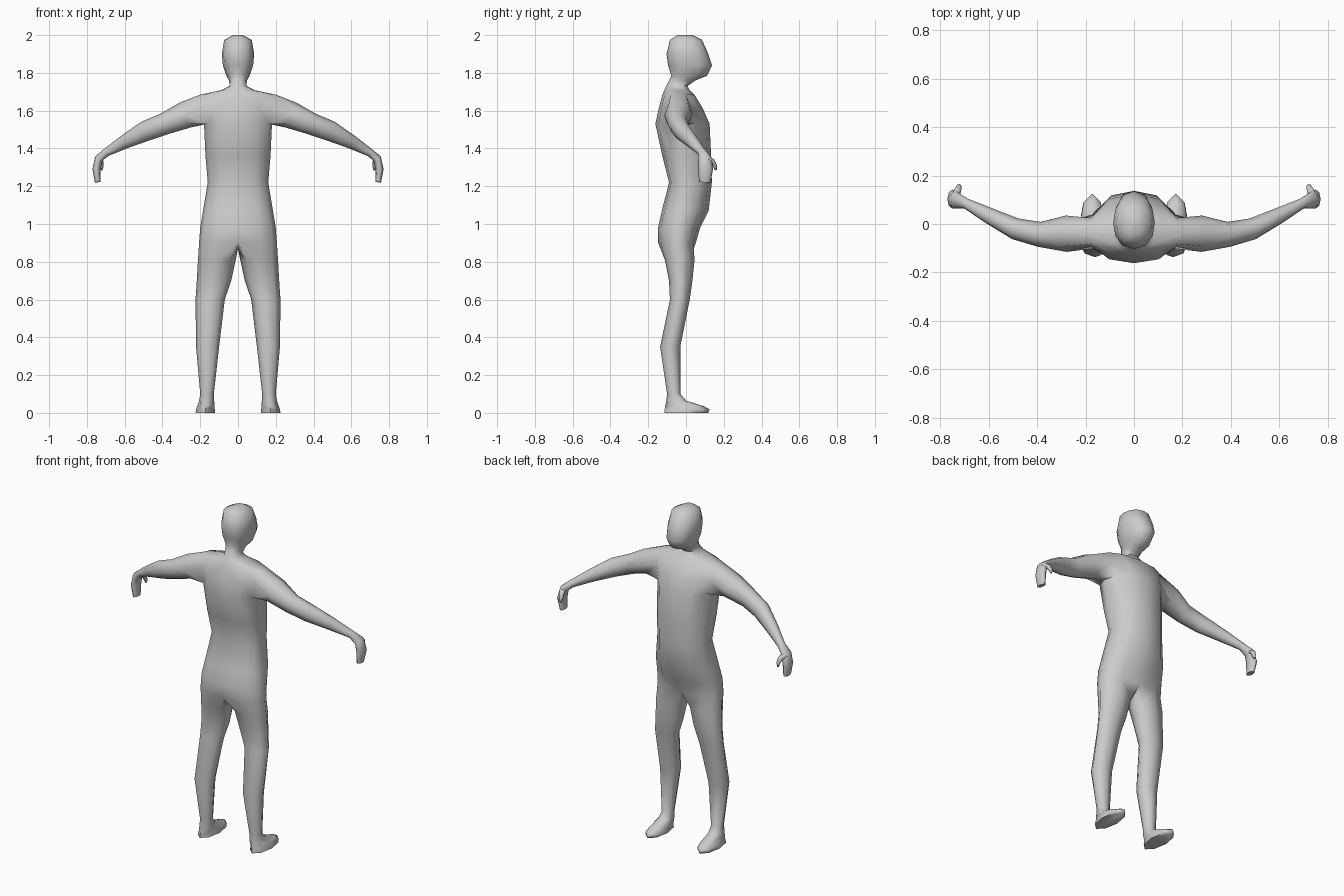
import bpy, bmesh, math
from mathutils import Vector

if "Cube" in bpy.data.objects:
    bpy.data.objects.remove(bpy.data.objects["Cube"])

skin = bpy.data.materials.new("plain grey")
skin.diffuse_color = (0.6, 0.6, 0.6, 1)
skin.use_nodes = True
skin.node_tree.nodes["Principled BSDF"].inputs["Base Color"].default_value = skin.diffuse_color


def half_ring(bm, z, w, yb, ys, yf):
    """Open half section of head or torso: back centre, round +x, front centre."""
    pts = []
    for k in range(7):
        t = math.pi * k / 6
        c = -math.cos(t)
        y = ys + c * ((yf - ys) if c > 0 else (ys - yb))
        x = 0 if k in (0, 6) else w * math.sin(t) ** 0.8
        pts.append(bm.verts.new((x, y, z)))
    return pts


def leg_ring(bm, z, xin, xout, yb, yf):
    """Closed level section of a leg: back inner, round outside, inner last."""
    cx, rx, cy, ry = (xin + xout) / 2, (xout - xin) / 2, (yb + yf) / 2, (yf - yb) / 2
    angles = [math.radians(-135 + 45 * k) for k in range(8)]
    return [bm.verts.new((cx + rx * math.cos(a), cy + ry * math.sin(a), z)) for a in angles]


def limb_rings(bm, path, ref, n=8):
    """Closed sections square to a path of (x, y, z, up radius, side radius)."""
    rings = []
    for i, (x, y, z, ru, rs) in enumerate(path):
        a, b = path[max(i - 1, 0)], path[min(i + 1, len(path) - 1)]
        d = (Vector(b[:3]) - Vector(a[:3])).normalized()
        side = (ref - d * ref.dot(d)).normalized()
        up = d.cross(side)
        angles = [2 * math.pi * k / n - math.pi / 4 for k in range(n)]
        rings.append([bm.verts.new(Vector((x, y, z)) + up * ru * math.cos(t) + side * rs * math.sin(t))
                      for t in angles])
    return rings


def bridge(bm, a, b, closed=True, skip=()):
    n = len(a)
    for i in range(n if closed else n - 1):
        if i not in skip:
            j = (i + 1) % n
            bm.faces.new((a[i], a[j], b[j], b[i]))


def finish(name, bm):
    bmesh.ops.recalc_face_normals(bm, faces=bm.faces)
    me = bpy.data.meshes.new(name)
    bm.to_mesh(me)
    bm.free()
    me.materials.append(skin)
    ob = bpy.data.objects.new(name, me)
    bpy.context.collection.objects.link(ob)
    mirror = ob.modifiers.new("mirror", 'MIRROR')
    mirror.use_clip = True
    mirror.merge_threshold = 0.0005
    bpy.ops.object.select_all(action='DESELECT')
    ob.select_set(True)
    bpy.context.view_layer.objects.active = ob
    bpy.ops.object.shade_smooth_by_angle(angle=math.radians(80))
    return ob


bm = bmesh.new()

# head, neck and torso: z, half width, back y, side y, front y
TRUNK = [
    (2.0, .025, -.045, 0, .035), (1.975, .073, -.085, 0, .085),
    (1.9, .086, -.103, .005, .118), (1.84, .08, -.095, .01, .138),
    (1.785, .062, -.078, .01, .112), (1.76, .047, -.09, -.02, .05),
    (1.73, .045, -.105, -.045, .008), (1.708, .09, -.115, -.045, .02),
    (1.685, .2, -.125, -.04, .045), (1.61, .2, -.145, -.04, .09),
    (1.53, .18, -.162, -.04, .125), (1.36, .172, -.125, -.02, .133),
    (1.22, .16, -.09, 0, .137), (1.07, .185, -.128, -.02, .12),
    (.98, .2, -.148, -.035, .075), (.9, .206, -.147, -.04, .052),
]
SHOULDER = 8
trunk = [half_ring(bm, *r) for r in TRUNK]
bm.faces.new(trunk[0])
for i in range(len(trunk) - 1):
    hole = (2, 3) if i in (SHOULDER, SHOULDER + 1) else ()
    bridge(bm, trunk[i], trunk[i + 1], False, hole)

# legs and feet: z, inner x, outer x, back y, front y
LEG = [
    (.81, .012, .212, -.112, .045), (.7, .036, .218, -.09, .034),
    (.6, .07, .225, -.085, .02), (.35, .1, .222, -.137, -.03),
    (.1, .128, .2, -.1, -.03), (.065, .126, .206, -.104, .0),
    (.035, .124, .216, -.11, .095), (.018, .123, .222, -.113, .125),
    (0, .122, .225, -.115, .118),
]
crotch = bm.verts.new((0, -.04, .87))
prev = trunk[-1] + [crotch]
for r in LEG:
    ring = leg_ring(bm, *r)
    bridge(bm, prev, ring)
    prev = ring
bm.faces.new(prev)

# arm and hand grown from the shoulder opening
a, b, c = trunk[SHOULDER:SHOULDER + 3]
opening = [a[2], a[3], a[4], b[4], c[4], c[3], c[2], b[2]]
bm.verts.remove(b[3])
ARM = [
    (.28, -.04, 1.577, .072, .075), (.39, -.043, 1.53, .058, .052),
    (.49, -.02, 1.492, .054, .045), (.6, .035, 1.435, .037, .034),
    (.695, .085, 1.38, .022, .022), (.737, .1, 1.347, .022, .036),
    (.75, .103, 1.29, .021, .04), (.743, .1, 1.222, .015, .03),
]
prev = opening
for ring in limb_rings(bm, ARM, Vector((0, 1, 0))):
    bridge(bm, prev, ring)
    prev = ring
bm.faces.new(prev)
finish("body", bm)

# thumbs
bm = bmesh.new()
THUMB = [(.738, .115, 1.345, .015, .02), (.727, .143, 1.33, .013, .015),
         (.722, .155, 1.305, .011, .011), (.722, .158, 1.285, .005, .005)]
rings = limb_rings(bm, THUMB, Vector((1, 0, 0)), 6)
for p, q in zip(rings, rings[1:]):
    bridge(bm, p, q)
bm.faces.new(rings[0])
bm.faces.new(rings[-1])
finish("thumbs", bm)
